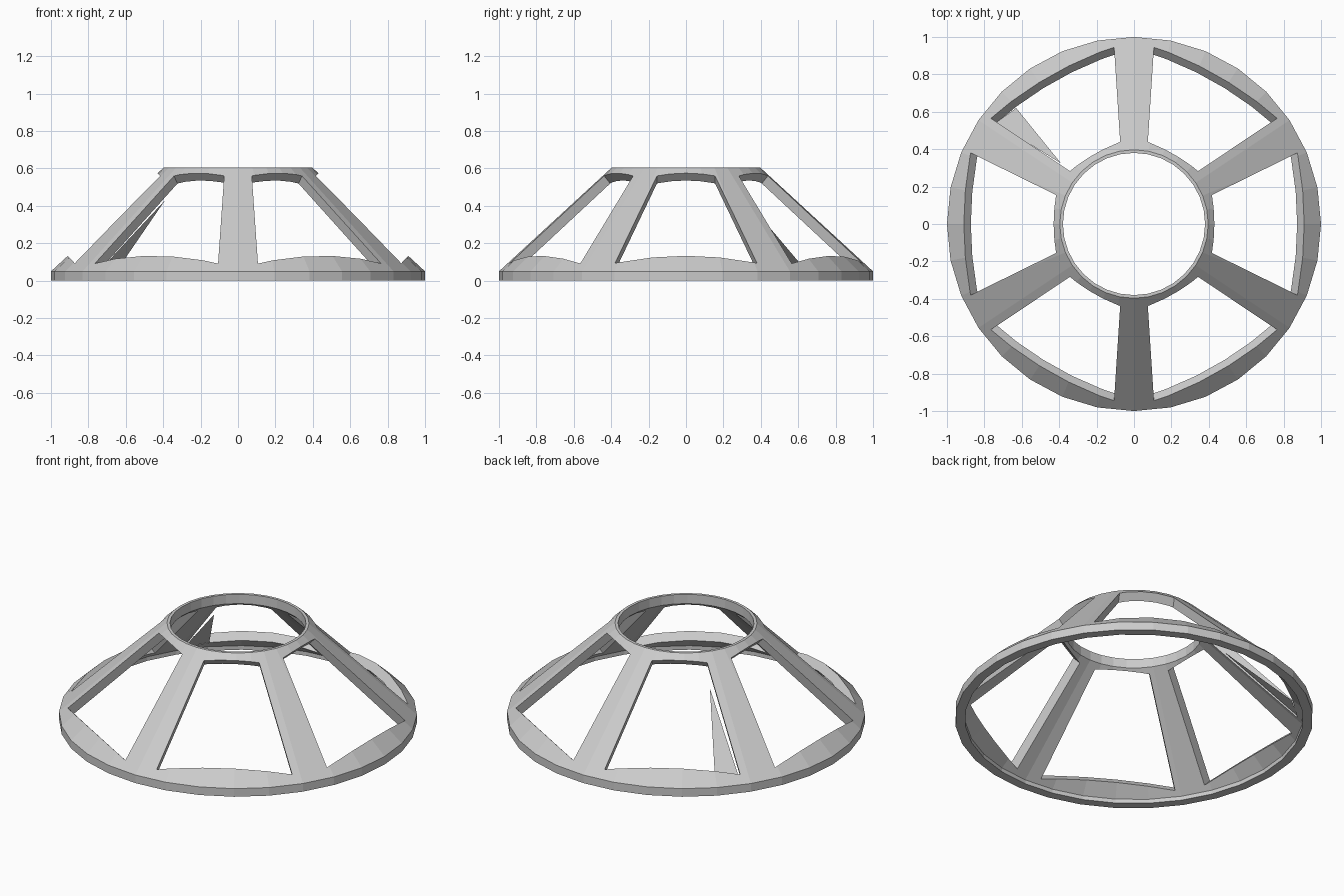
import bpy, bmesh, math
from mathutils import Vector, Matrix

if "Cube" in bpy.data.objects:
    bpy.data.objects.remove(bpy.data.objects["Cube"])

SIDES = 32

def make_object(name, bm):
    bmesh.ops.recalc_face_normals(bm, faces=bm.faces)
    me = bpy.data.meshes.new(name)
    bm.to_mesh(me)
    bm.free()
    ob = bpy.data.objects.new(name, me)
    bpy.context.collection.objects.link(ob)
    return ob

# Conical shell: closed wall profile (radius, height) turned around z
profile = [(1, 0), (1, 0.05), (0.397, 0.605), (0.38, 0.605),
           (0.38, 0.548), (0.945, 0.025), (0.945, 0)]
bm = bmesh.new()
rings = []
for i in range(SIDES):
    a = 2 * math.pi * i / SIDES
    rings.append([bm.verts.new((r * math.cos(a), r * math.sin(a), z)) for r, z in profile])
for i in range(SIDES):
    p, q = rings[i], rings[(i + 1) % SIDES]
    for j in range(len(profile)):
        k = (j + 1) % len(profile)
        bm.faces.new((p[j], q[j], q[k], p[k]))
shell = make_object("conical_frame", bm)

# Six tapered window cutters, square to the cone slope
normal = Vector((0.555, 0, 0.6)).normalized()
low, high = Vector((0.91, 0, 0.133)), Vector((0.43, 0, 0.575))
bm = bmesh.new()
for i in range(6):
    rot = Matrix.Rotation(math.radians(60 * i), 3, 'Z')
    layers = []
    for d in (-0.18, 0.18):
        layers.append([bm.verts.new(rot @ (p + Vector((0, y, 0)) + normal * d))
                       for p, y in ((low, -0.38), (low, 0.38), (high, 0.155), (high, -0.155))])
    a, b = layers
    bm.faces.new(a[::-1])
    bm.faces.new(b)
    for j in range(4):
        k = (j + 1) % 4
        bm.faces.new((a[j], a[k], b[k], b[j]))
cutter = make_object("window_cutter", bm)
cutter.hide_render = True
cutter.hide_viewport = True

cut = shell.modifiers.new("windows", 'BOOLEAN')
cut.operation = 'DIFFERENCE'
cut.solver = 'EXACT'
cut.object = cutter

# Thin triangular web left beside the back-left strut
bm = bmesh.new()
bm.faces.new([bm.verts.new(v) for v in
              ((-0.63, 0.62, 0.08), (-0.74, 0.54, 0.055), (-0.39, 0.324, 0.43))])
make_object("strut_web", bm)
